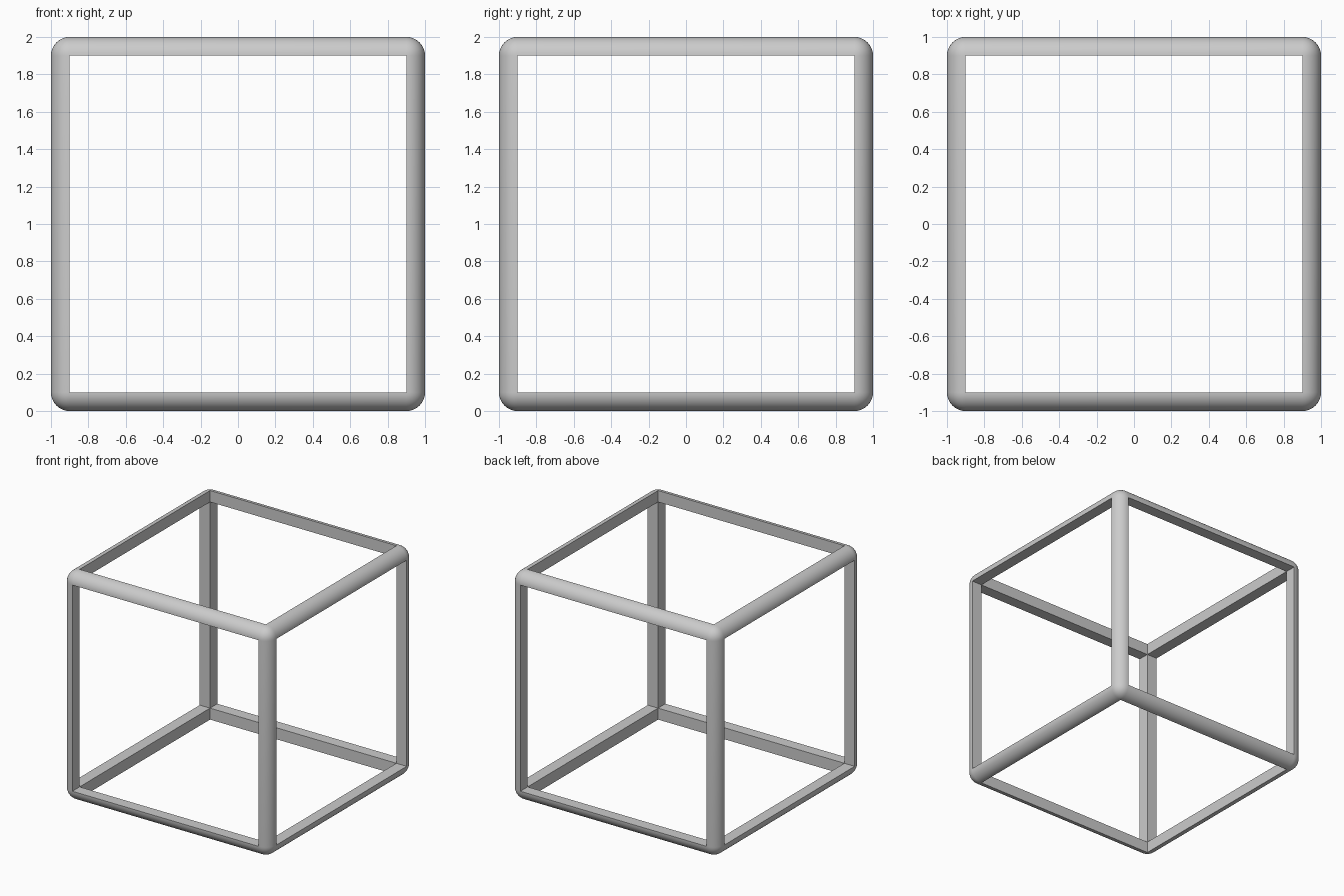
import bpy, bmesh, math
from mathutils import Matrix

if "Cube" in bpy.data.objects:
    bpy.data.objects.remove(bpy.data.objects["Cube"])

SIZE, RADIUS, SEGMENTS = 2.0, 0.1, 10

bm = bmesh.new()

# Solid cube with rounded edges and spherical corners
bmesh.ops.create_cube(bm, size=SIZE, matrix=Matrix.Translation((0, 0, SIZE / 2)))
bmesh.ops.bevel(bm, geom=bm.edges[:], offset=RADIUS, offset_type='OFFSET',
                segments=SEGMENTS, profile=0.5, affect='EDGES')

# Push the six flat panels inward to make the inner walls of the bars
panels = sorted(bm.faces, key=lambda f: f.calc_area())[-6:]
inner = bmesh.ops.extrude_discrete_faces(bm, faces=panels)['faces']
for f in inner:
    f.normal_update()
    bmesh.ops.translate(bm, verts=f.verts[:], vec=-RADIUS * f.normal)

# Open the panels, then weld neighbouring walls along the inner edges
bmesh.ops.delete(bm, geom=inner, context='FACES_ONLY')
bmesh.ops.remove_doubles(bm, verts=bm.verts[:], dist=1e-4)
bmesh.ops.recalc_face_normals(bm, faces=bm.faces[:])

mesh = bpy.data.meshes.new("cube_frame")
bm.to_mesh(mesh)
bm.free()

# Cube frame object
frame = bpy.data.objects.new("cube_frame", mesh)
bpy.context.collection.objects.link(frame)
bpy.context.view_layer.objects.active = frame
frame.select_set(True)
bpy.ops.object.shade_smooth_by_angle(angle=math.radians(30))
